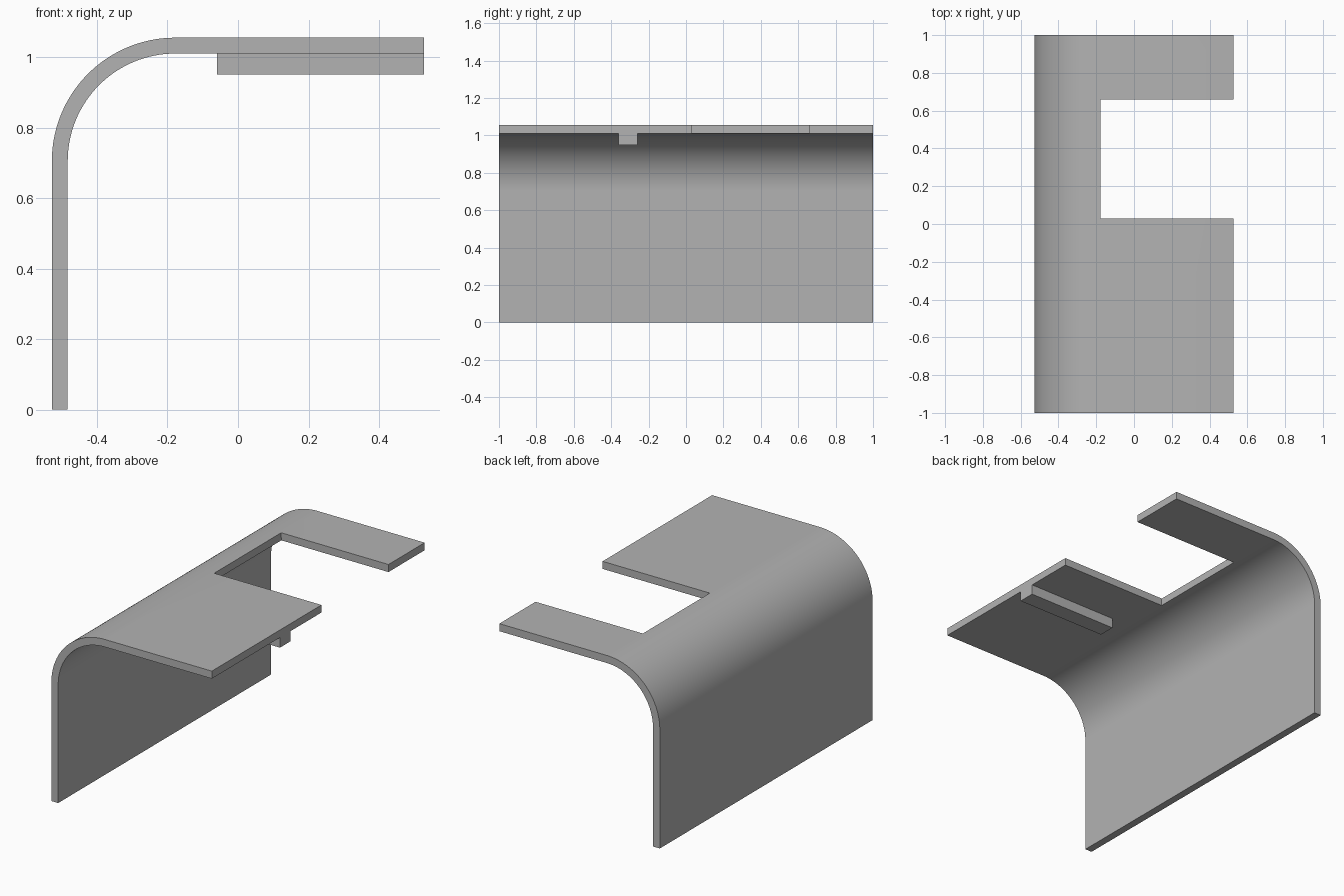
import bpy, bmesh, math

cube = bpy.data.objects.get("Cube")
if cube:
    bpy.data.objects.remove(cube, do_unlink=True)

HALF_X, TOP, THICK, RADIUS = 0.528, 1.055, 0.045, 0.35
BEND_X, BEND_Z = -HALF_X + RADIUS, TOP - RADIUS
SEGMENTS = 32

grey = bpy.data.materials.new("plain grey")
grey.use_nodes = True
colour = (0.45, 0.45, 0.45, 1)
grey.diffuse_color = colour
grey.node_tree.nodes["Principled BSDF"].inputs["Base Color"].default_value = colour


def add_object(name, bm):
    mesh = bpy.data.meshes.new(name)
    bm.to_mesh(mesh)
    bm.free()
    mesh.materials.append(grey)
    obj = bpy.data.objects.new(name, mesh)
    bpy.context.collection.objects.link(obj)
    bpy.ops.object.select_all(action='DESELECT')
    obj.select_set(True)
    bpy.context.view_layer.objects.active = obj
    return obj


# Bent sheet: outer profile of wall, quarter bend and top flange
profile = [(-HALF_X, 0)]
for i in range(SEGMENTS + 1):
    a = math.pi / 2 * i / SEGMENTS
    profile.append((BEND_X - RADIUS * math.cos(a), BEND_Z + RADIUS * math.sin(a)))
profile.append((HALF_X, TOP))

# Sweep along y; the flange is left open in the middle span to form the notch
stations = [-1, 0.03, 0.66, 1]
bm = bmesh.new()
grid = [[bm.verts.new((x, y, z)) for y in stations] for x, z in profile]
for i in range(len(profile) - 1):
    for j in range(len(stations) - 1):
        if i == len(profile) - 2 and j == 1:
            continue
        bm.faces.new((grid[i][j], grid[i + 1][j], grid[i + 1][j + 1], grid[i][j + 1]))
bmesh.ops.delete(bm, geom=[v for v in bm.verts if not v.link_faces], context='VERTS')

sheet = add_object("bent_sheet", bm)
solid = sheet.modifiers.new("thickness", 'SOLIDIFY')
solid.thickness = THICK
solid.offset = -1
solid.use_even_offset = True
bpy.ops.object.modifier_apply(modifier=solid.name)
bpy.ops.object.shade_smooth_by_angle(angle=math.radians(30))

# Straight rib under the wide part of the flange
low, high = (-0.06, -0.36, 0.95), (HALF_X, -0.26, TOP - THICK)
bm = bmesh.new()
bmesh.ops.create_cube(bm, size=1)
for v in bm.verts:
    v.co = [lo + (c + 0.5) * (hi - lo) for c, lo, hi in zip(v.co, low, high)]
add_object("underside_rib", bm)
